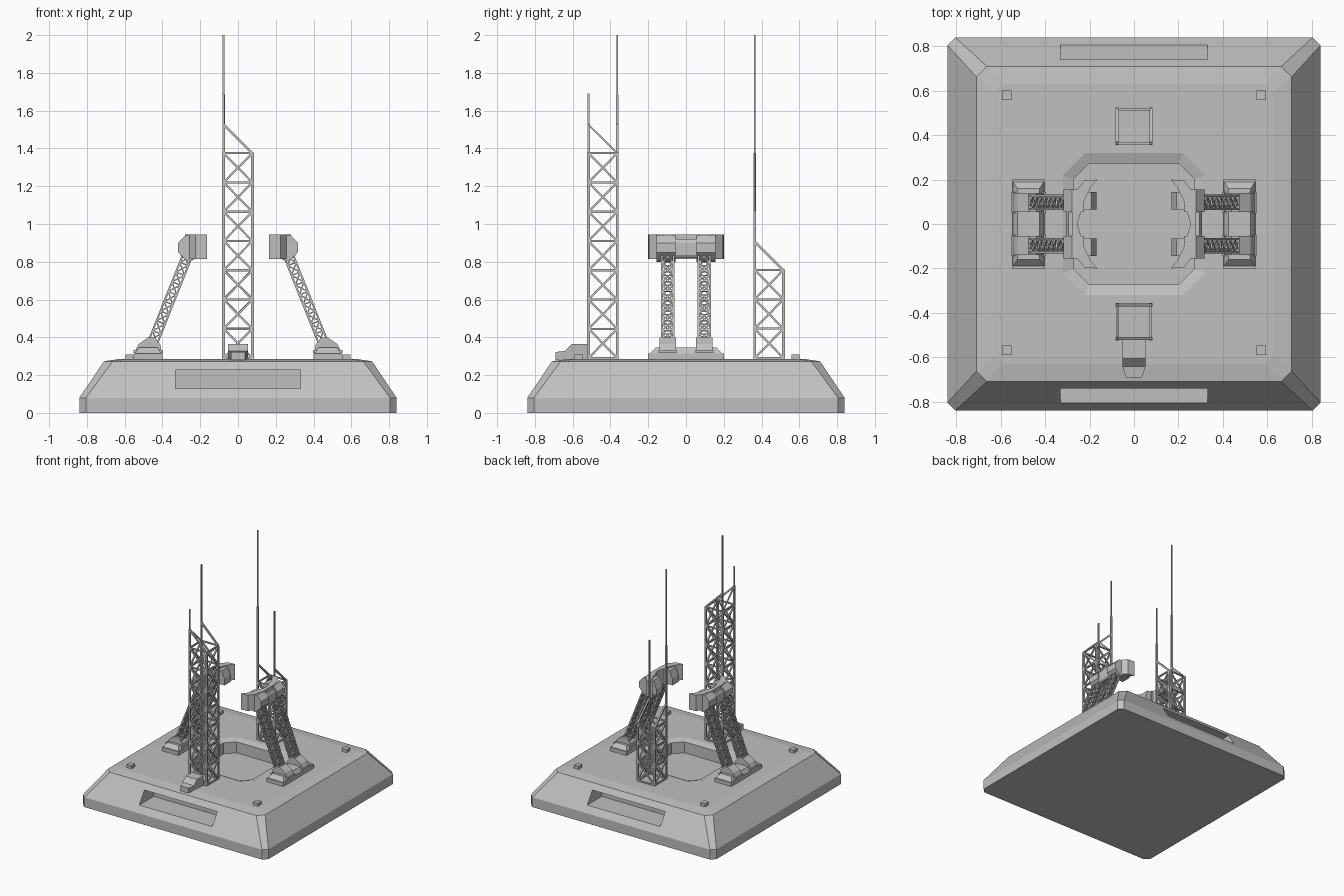
import bpy, bmesh, math
from mathutils import Vector

if "Cube" in bpy.data.objects:
    bpy.data.objects.remove(bpy.data.objects["Cube"])

grey = bpy.data.materials.new("plain_grey")
grey.diffuse_color = (0.53, 0.53, 0.53, 1)
grey.use_nodes = True
grey.node_tree.nodes["Principled BSDF"].inputs["Base Color"].default_value = grey.diffuse_color


def finish(bm, name):
    bmesh.ops.recalc_face_normals(bm, faces=bm.faces)
    me = bpy.data.meshes.new(name)
    bm.to_mesh(me)
    bm.free()
    me.materials.append(grey)
    ob = bpy.data.objects.new(name, me)
    bpy.context.collection.objects.link(ob)
    return ob


def loft(bm, rings):
    """Join equal rings of points into a closed solid."""
    vs = [[bm.verts.new(p) for p in r] for r in rings]
    n = len(vs[0])
    for a, b in zip(vs, vs[1:]):
        for i in range(n):
            j = (i + 1) % n
            bm.faces.new((a[i], a[j], b[j], b[i]))
    bm.faces.new(vs[0][::-1])
    bm.faces.new(vs[-1])


def box(bm, x0, x1, y0, y1, z0, z1, tx=0, ty=0):
    """Box whose top is drawn in by tx and ty."""
    def ring(z, a, b):
        return [(x0 + a, y0 + b, z), (x1 - a, y0 + b, z), (x1 - a, y1 - b, z), (x0 + a, y1 - b, z)]
    loft(bm, [ring(z0, 0, 0), ring(z1, tx, ty)])


def beam(bm, a, b, w):
    """Square bar from a to b."""
    a, b = Vector(a), Vector(b)
    d = (b - a).normalized()
    ref = Vector((0, 1, 0)) if abs(d.y) < 0.5 else Vector((1, 0, 0))
    u = d.cross(ref).normalized() * w / 2
    v = d.cross(u).normalized() * w / 2
    loft(bm, [[p + u + v, p - u + v, p - u - v, p + u - v] for p in (a, b)])


def truss(bm, a, b, hx, hy, bays, leg, brace):
    """Four-legged lattice from centre a to centre b with crossed braces."""
    a, b = Vector(a), Vector(b)
    d = (b - a).normalized()
    v = Vector((0, 1, 0))
    u = v.cross(d).normalized()
    offs = [u * sx * hx + v * sy * hy for sx, sy in ((-1, -1), (1, -1), (1, 1), (-1, 1))]
    for o in offs:
        beam(bm, a + o, b + o, leg)
    for k in range(bays + 1):
        p, q = a.lerp(b, k / bays), a.lerp(b, (k + 1) / bays)
        for i in range(4):
            o1, o2 = offs[i], offs[(i + 1) % 4]
            beam(bm, p + o1, p + o2, brace)
            if k < bays:
                beam(bm, p + o1, q + o2, brace)
                beam(bm, p + o2, q + o1, brace)


def prism_y(bm, prof, y0, y1, s=1):
    """Extrude an x-z profile along y."""
    loft(bm, [[(s * x, y, z) for x, z in prof] for y in (y0, y1)])


# platform with bevelled edge and octagonal pit, all one loft
def octo(h, c, z):
    k = h - c
    return [(h, -k, z), (h, k, z), (k, h, z), (-k, h, z), (-h, k, z), (-h, -k, z), (-k, -h, z), (k, -h, z)]


bm = bmesh.new()
loft(bm, [octo(.84, .035, 0), octo(.84, .035, .08), octo(.71, .047, .273), octo(.63, .04, .285),
          octo(.32, .10, .285), octo(.272, .07, .27), octo(.272, .07, .18)])
platform = finish(bm, "platform")

# recessed slots in the front and back slopes
for s in (-1, 1):
    bm = bmesh.new()
    y0, y1 = sorted((s * .62, s * .95))
    box(bm, -.33, .33, y0, y1, .13, .228)
    cutter = finish(bm, "slot_cutter")
    cutter.hide_render = True
    m = platform.modifiers.new("slot", 'BOOLEAN')
    m.operation, m.solver, m.object = 'DIFFERENCE', 'EXACT', cutter
    bpy.context.view_layer.objects.active = platform
    bpy.ops.object.modifier_apply(modifier=m.name)
    bpy.data.objects.remove(cutter)

# small corner blocks
bm = bmesh.new()
for x in (-.573, .573):
    for y in (-.568, .58):
        box(bm, x - .022, x + .022, y - .022, y + .022, .28, .31)
finish(bm, "corner_blocks")

# lattice towers: name, y centre, top, bays
T = .076
for name, yc, top, bays in (("front_tower", -.44, 1.375, 7), ("back_tower", .44, .757, 3)):
    bm = bmesh.new()
    truss(bm, (0, yc, .29), (0, yc, top), T, T, bays, .015, .011)
    finish(bm, name)

# masts with sloping stays on the tower tops
bm = bmesh.new()
for x, y, z0, z1, foot in ((-T, -.44 + T, 1.37, 2.0, (T, -.44 + T)),
                           (-T, -.44 - T, 1.37, 1.69, (T, -.44 - T)),
                           (-T, .44 - T, .75, 2.0, (-T, .44 + T)),
                           (T, .44 - T, .75, 1.38, (T, .44 + T))):
    mid = z0 + (z1 - z0) * .5
    beam(bm, (x, y, z0), (x, y, mid), .013)
    beam(bm, (x, y, mid), (x, y, z1), .010)
    beam(bm, (x, y, z0 + .155), (foot[0], foot[1], z0 + .005), .013)
# rails joining the stay heads
beam(bm, (-T, -.44 - T, 1.525), (-T, -.44 + T, 1.375), .009)
finish(bm, "masts")

# stepped housing in front of the front tower
bm = bmesh.new()
prof = [(-.52, .28), (-.52, .365), (-.605, .365), (-.642, .328), (-.69, .322), (-.69, .28)]
half = [.052, .052, .052, .052, .036, .036]
loft(bm, [[(s * h, y, z) for (y, z), h in zip(prof, half)] for s in (-1, 1)])
finish(bm, "tower_housing")

# clamp arms, left and right
for s, side in ((-1, "left"), (1, "right")):
    # foot plate with two stepped hubs
    bm = bmesh.new()
    xa, xb = sorted((s * .40, s * .55))
    box(bm, xa, xb, -.2, .2, .28, .315)
    box(bm, xa + .005, xb - .005, -.19, .19, .315, .345, .02, .03)
    for y in (-.097, .097):
        prism_y(bm, [(.545, .30), (.545, .33), (.525, .365), (.475, .40), (.44, .40), (.41, .36),
                     (.405, .30)], y - .043, y + .043, s)
        box(bm, xa - .004, xb + .004, y - .048, y + .048, .318, .332)
    finish(bm, side + "_arm_foot")

    # pair of leaning lattice struts
    bm = bmesh.new()
    for y in (-.097, .097):
        truss(bm, (s * .45, y, .375), (s * .265, y, .84), .024, .03, 9, .010, .007)
    finish(bm, side + "_arm_struts")

    # curved clamp head
    bm = bmesh.new()
    outer = [(.165, .2), (.225, .195), (.26, .15), (.28, .07)]
    inner = [(.255, 0), (.237, .06), (.222, .11), (.195, .165)]
    pts = outer + [(x, -y) for x, y in outer[::-1]]
    pts += [(x, -y) for x, y in inner[:0:-1]] + inner
    loft(bm, [[(s * x, y, z) for x, y in pts] for z in (.815, .945)])
    finish(bm, side + "_clamp_head")

    # octagonal hubs, centre box and inner pads
    bm = bmesh.new()
    for y in (-.105, .105):
        prism_y(bm, [(.225, .942), (.278, .942), (.317, .90), (.317, .85), (.28, .812), (.255, .80),
                     (.225, .818)], y - .05, y + .05, s)
        prism_y(bm, [(.25, .82), (.168, .82), (.168, .87), (.192, .935), (.25, .935)],
                y - .04, y + .04, s)
    prism_y(bm, [(.255, .92), (.295, .92), (.305, .90), (.305, .835), (.295, .82), (.255, .82)],
            -.056, .056, s)
    finish(bm, side + "_clamp_hubs")
